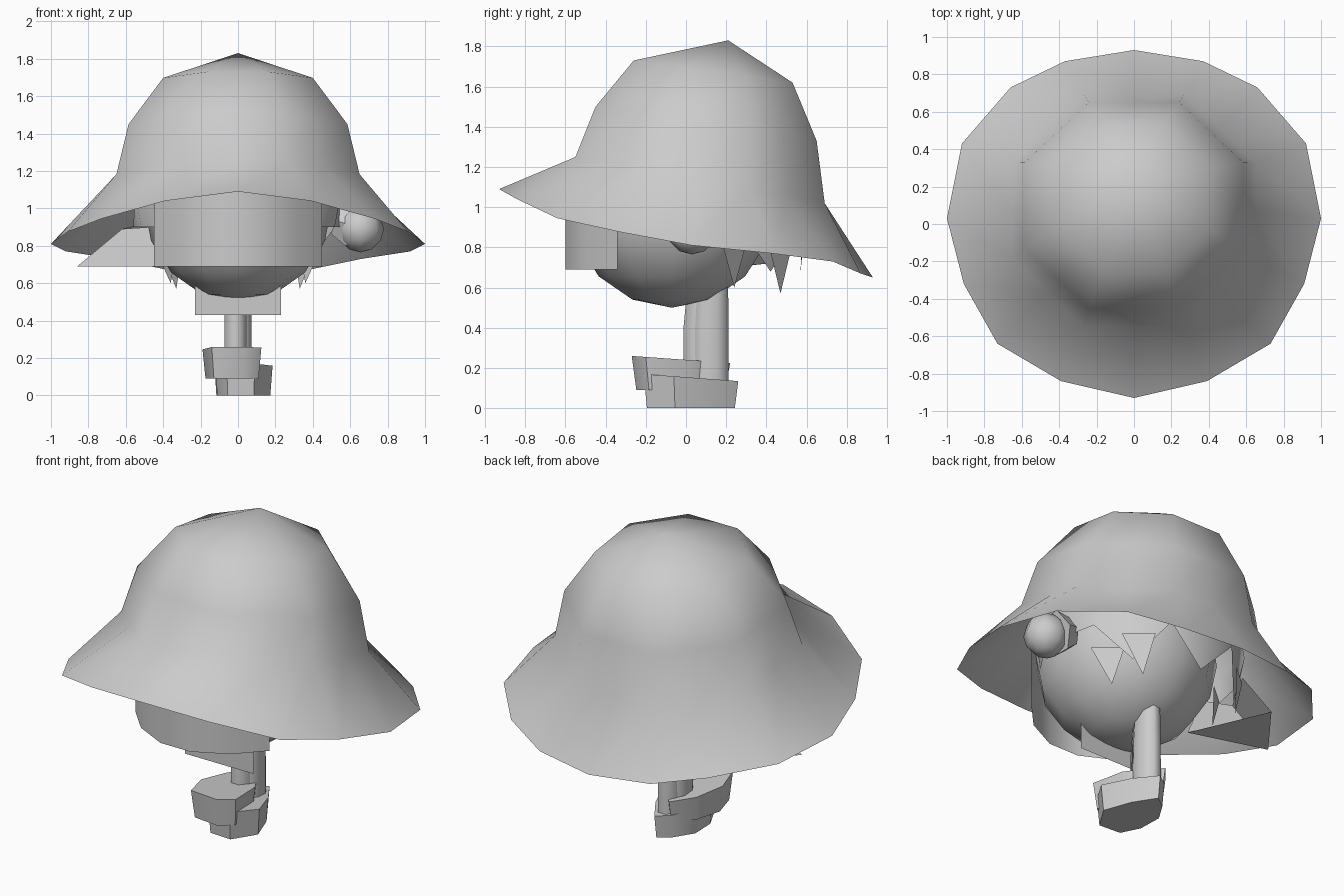
import bpy, bmesh
from math import sin, cos, pi, radians

if "Cube" in bpy.data.objects:
    bpy.data.objects.remove(bpy.data.objects["Cube"])


def make(name, verts, faces, angle=None):
    """Mesh object with consistent normals, shaded flat or smooth."""
    me = bpy.data.meshes.new(name)
    me.from_pydata(verts, [], faces)
    bm = bmesh.new()
    bm.from_mesh(me)
    bmesh.ops.recalc_face_normals(bm, faces=bm.faces)
    bm.to_mesh(me)
    bm.free()
    ob = bpy.data.objects.new(name, me)
    bpy.context.collection.objects.link(ob)
    if angle:
        bpy.ops.object.select_all(action='DESELECT')
        ob.select_set(True)
        bpy.context.view_layer.objects.active = ob
        bpy.ops.object.shade_smooth_by_angle(angle=radians(angle))
    return ob


def loft(name, rings, apex=None, cap=False, angle=60):
    """Skin equal-length closed rings, optionally closed to an apex or caps."""
    n = len(rings[0])
    verts = [v for r in rings for v in r]
    faces = [(k * n + i, k * n + (i + 1) % n, (k + 1) * n + (i + 1) % n, (k + 1) * n + i)
             for k in range(len(rings) - 1) for i in range(n)]
    last = (len(rings) - 1) * n
    if apex:
        verts.append(apex)
        faces += [(last + i, last + (i + 1) % n, len(verts) - 1) for i in range(n)]
    if cap:
        faces += [tuple(range(n)), tuple(range(last, last + n))]
    return make(name, verts, faces, angle)


def octagon_ring(half_width, front, back):
    """Tilted octagon with edge midpoints, through a front and a back (y, z) point."""
    cy, cz = (front[0] + back[0]) / 2, (front[1] + back[1]) / 2
    dy, dz = (back[0] - front[0]) / 2, (back[1] - front[1]) / 2
    ring = []
    for i in range(16):
        s = 1 / cos(pi / 8) if i % 2 else 1
        a = 2 * pi * i / 16
        ring.append((s * half_width * sin(a), cy - s * dy * cos(a), cz - s * dz * cos(a)))
    return ring


# Hat: wavy brim, then the crown rings leaning backwards
half = [(0, -.93, 1.09), (.39, -.84, 1.04), (.73, -.64, .945), (.91, -.32, .875),
        (1, .03, .81), (.92, .43, .77), (.66, .73, .73), (.37, .87, .67), (0, .93, .65)]
brim = half + [(-x, y, z) for x, y, z in half[-2:0:-1]]
loft("hat", [brim,
             octagon_ring(.65, (-.55, 1.25), (.69, 1.02)),
             octagon_ring(.585, (-.45, 1.5), (.65, 1.33)),
             octagon_ring(.4, (-.26, 1.73), (.53, 1.62))], apex=(0, .21, 1.83))

# Head
bpy.ops.mesh.primitive_uv_sphere_add(segments=12, ring_count=8, radius=.53,
                                     location=(0, -.07, 1.03))
head = bpy.context.object
head.name = "head"
head.scale = (.95, .97, 1)
bpy.ops.object.shade_smooth()

# Hair cap with jagged tips around the back
tips = []
for i in range(16):
    a = 2 * pi * i / 16
    tip = cos(a) < -.1 and i % 2 == 0
    r, z = (.51, .68) if tip else (.56, .9)
    tips.append((r * sin(a), .06 - r * cos(a), z))
loft("hair", [tips] + [octagon_ring(r, (.06 - r, z), (.06 + r, z))
                       for r, z in ((.55, 1.08), (.49, 1.35), (.33, 1.55))],
     apex=(0, .1, 1.65))
for s in (-1, 1):
    for k, (x, y, z) in enumerate([(.33, .47, .57), (.36, .24, .6)]):
        make(f"hair_tip_{s}_{k}", [(s * x, y, z), (s * (x + .1), y - .06, .82),
                                   (s * (x - .04), y + .06, .82)], [(0, 1, 2)])

# Curved face plate
plan = [(-.45, -.34), (-.3, -.5), (-.1, -.6), (.1, -.6), (.3, -.5), (.45, -.34)]
make("face_plate", [(x, y, z) for z in (.69, 1.16) for x, y in plan],
     [(i, i + 1, i + 7, i + 6) for i in range(5)], 50)

# Side lock sticking out under the brim
make("side_lock", [(-.4, -.02, .69), (-.86, .12, .69), (-.64, .41, .72),
                   (-.47, .02, .9), (-.62, .1, .89), (-.5, .33, .92)],
     [(0, 1, 4, 3), (1, 2, 5, 4), (0, 1, 2)], 40)

# Round ear ornament with its collar
bpy.ops.mesh.primitive_uv_sphere_add(segments=8, ring_count=6, radius=.125,
                                     location=(.655, .03, .89))
bpy.context.object.name = "ear_ball"
bpy.ops.object.shade_smooth()
bpy.ops.mesh.primitive_cone_add(vertices=6, radius1=.09, radius2=.13, depth=.1,
                                location=(.57, .06, .92), rotation=(0, radians(110), 0))
bpy.context.object.name = "ear_collar"

# Flat bib below the chin
make("bib", [(-.23, -.18, .43), (.23, -.18, .43), (.23, -.18, .67), (-.23, -.18, .67)],
     [(0, 1, 2, 3)])


def leg_ring(cx, cy, z, rx, ry):
    return [(cx + rx * cos(pi * i / 4 + pi / 8), cy + ry * sin(pi * i / 4 + pi / 8), z)
            for i in range(8)]


# Legs, close together
for side, cx, cy in (("left", -.012, .08), ("right", .012, .12)):
    loft(f"{side}_leg", [leg_ring(cx, cy, .1, .068, .1), leg_ring(cx, cy, .4, .065, .1),
                         leg_ring(cx, cy + .01, .66, .06, .085)], cap=True)


def foot(name, outline, z0, toe_top, heel_top, shrink):
    """Plan outline with a narrower sole and a top sloping from toe to heel."""
    cx = sum(x for x, _ in outline) / len(outline)
    cy = sum(y for _, y in outline) / len(outline)
    ys = [y for _, y in outline]
    slope = (heel_top - toe_top) / (max(ys) - min(ys))
    sole = [(cx + (x - cx) * shrink, cy + (y - cy) * shrink, z0) for x, y in outline]
    top = [(x, y, toe_top + slope * (y - min(ys))) for x, y in outline]
    loft(name, [sole, top], cap=True, angle=50)


foot("raised_foot", [(-.14, -.25), (.04, -.27), (.125, -.2), (.1, .02), (.03, .14),
                     (-.04, .22), (-.14, .1), (-.19, -.08)], .09, .26, .225, .9)
foot("planted_foot", [(-.06, -.2), (.09, -.21), (.185, -.06), (.12, .12), (.03, .26),
                      (-.05, .2), (-.125, .08), (-.12, -.08)], 0, .17, .135, .93)
